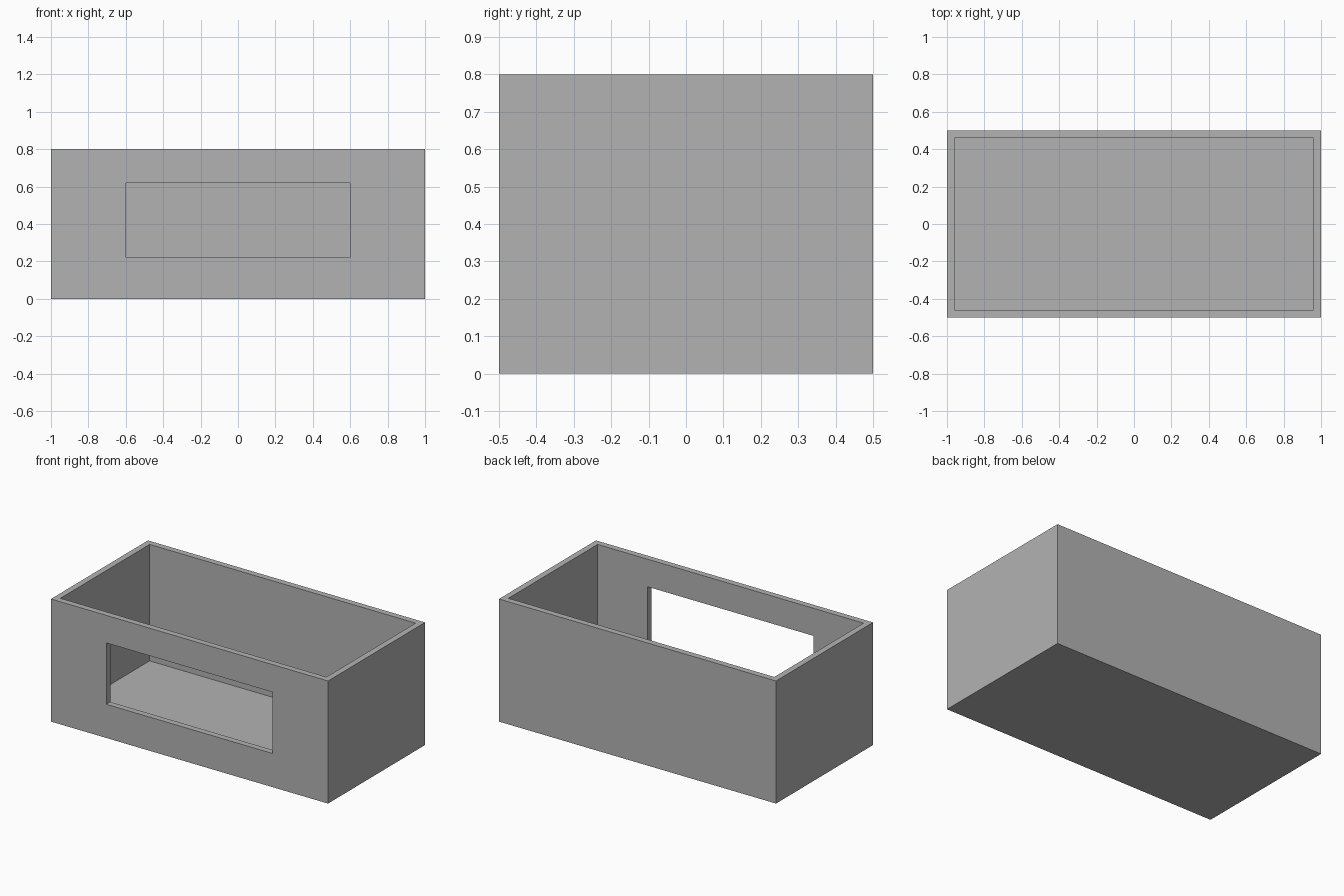
import bpy

LENGTH, DEPTH, HEIGHT, WALL = 2.0, 1.0, 0.8, 0.04

if "Cube" in bpy.data.objects:
    bpy.data.objects.remove(bpy.data.objects["Cube"], do_unlink=True)

# Single plain grey
grey = bpy.data.materials.new("plain_grey")
grey.use_nodes = True
colour = (0.45, 0.45, 0.45, 1)
grey.diffuse_color = colour
grey.node_tree.nodes["Principled BSDF"].inputs["Base Color"].default_value = colour


def block(name, low, high):
    """Axis-aligned box between two corners."""
    centre = [(a + b) / 2 for a, b in zip(low, high)]
    bpy.ops.mesh.primitive_cube_add(size=1, location=centre)
    obj = bpy.context.object
    obj.name = name
    obj.scale = [b - a for a, b in zip(low, high)]
    bpy.ops.object.transform_apply(location=True, rotation=False, scale=True)
    obj.data.materials.append(grey)
    return obj


def cut(target, cutter):
    """Subtract the cutter, then discard it."""
    cutter.hide_render = True
    mod = target.modifiers.new("cut", 'BOOLEAN')
    mod.operation = 'DIFFERENCE'
    mod.solver = 'EXACT'
    mod.object = cutter
    bpy.context.view_layer.objects.active = target
    bpy.ops.object.modifier_apply(modifier=mod.name)
    bpy.data.objects.remove(cutter, do_unlink=True)


x, y = LENGTH / 2, DEPTH / 2

# Solid body, hollowed from above to leave walls and a floor
box = block("open_box", (-x, -y, 0), (x, y, HEIGHT))
cut(box, block("hollow", (WALL - x, WALL - y, WALL), (x - WALL, y - WALL, HEIGHT + 0.2)))

# Rectangular window through the front wall only
cut(box, block("front_window", (-0.6, -y - 0.2, 0.22), (0.6, -y + 0.2, 0.62)))
